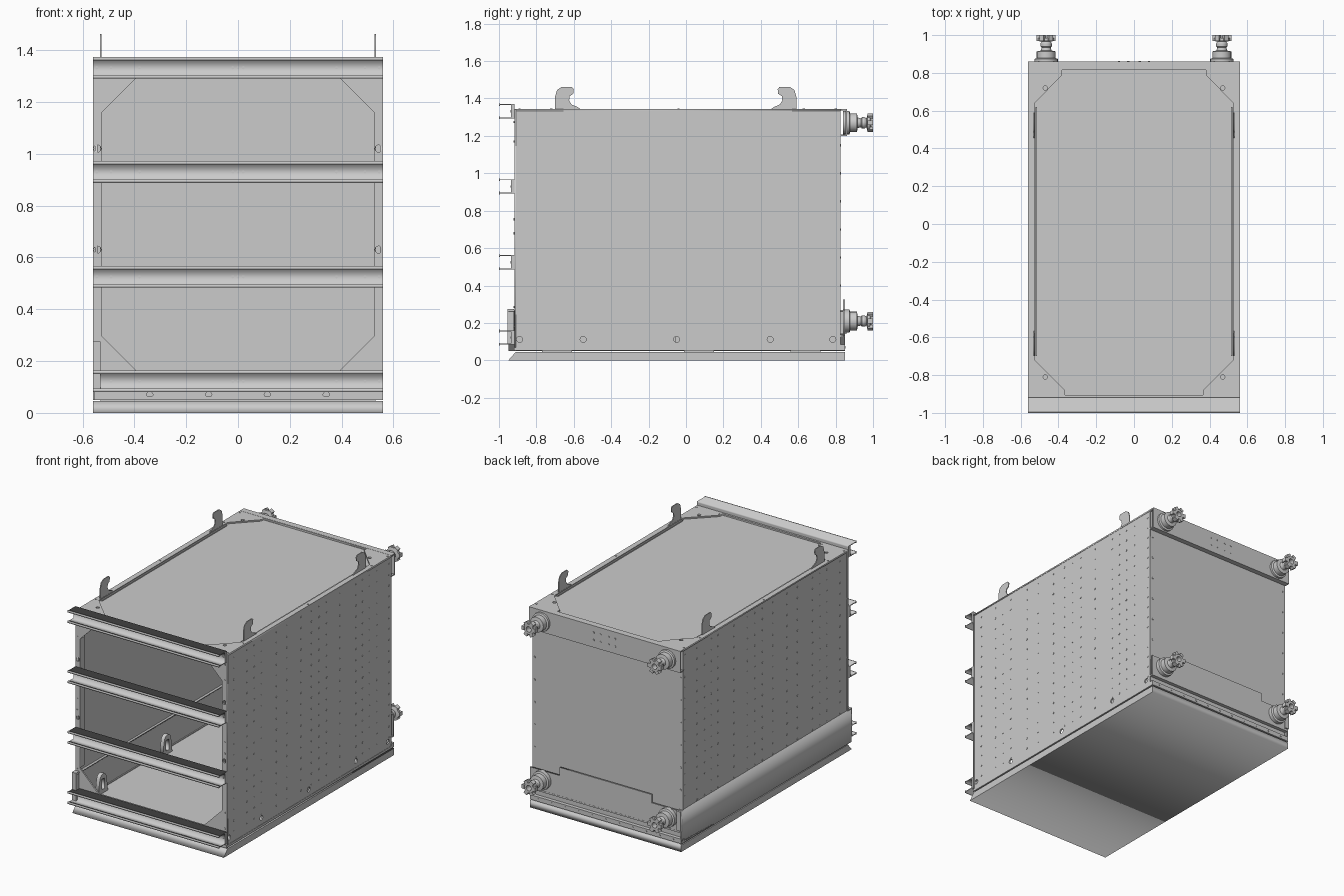
import bpy, bmesh, math
from mathutils import Matrix, Vector

if "Cube" in bpy.data.objects:
    bpy.data.objects.remove(bpy.data.objects["Cube"])

# local plate axes (u, v, normal) for each facing direction
AXES = {
    'X': ((0, 1, 0), (0, 0, 1), (1, 0, 0)),
    'Y': ((1, 0, 0), (0, 0, 1), (0, -1, 0)),
    'Z': ((1, 0, 0), (0, 1, 0), (0, 0, 1)),
}


def add_mesh(name, bm):
    bmesh.ops.recalc_face_normals(bm, faces=bm.faces[:])
    me = bpy.data.meshes.new(name)
    bm.to_mesh(me)
    bm.free()
    ob = bpy.data.objects.new(name, me)
    bpy.context.collection.objects.link(ob)
    return ob


def box(name, x0, x1, y0, y1, z0, z1):
    bm = bmesh.new()
    size = Matrix.Diagonal((x1 - x0, y1 - y0, z1 - z0, 1))
    mid = Matrix.Translation(((x0 + x1) / 2, (y0 + y1) / 2, (z0 + z1) / 2))
    bmesh.ops.create_cube(bm, size=1, matrix=mid @ size)
    return add_mesh(name, bm)


def circle(u, v, r, n=12):
    return [(u + r * math.cos(2 * math.pi * i / n), v + r * math.sin(2 * math.pi * i / n)) for i in range(n)]


def plate(name, axis, pos, thick, loops):
    """Flat plate from an outline and hole outlines, centred at pos along its axis."""
    cu = bpy.data.curves.new(name, 'CURVE')
    cu.dimensions, cu.fill_mode, cu.extrude = '2D', 'BOTH', thick / 2
    for pts in loops:
        sp = cu.splines.new('POLY')
        sp.points.add(len(pts) - 1)
        for p, (u, v) in zip(sp.points, pts):
            p.co = (u, v, 0, 1)
        sp.use_cyclic_u = True
    tmp = bpy.data.objects.new(name + "_outline", cu)
    bpy.context.collection.objects.link(tmp)
    dg = bpy.context.evaluated_depsgraph_get()
    me = bpy.data.meshes.new_from_object(tmp.evaluated_get(dg))
    bpy.data.objects.remove(tmp)
    u, v, n = (Vector(a) for a in AXES[axis])
    rot = Matrix((u, v, n)).transposed().to_4x4()
    shift = Vector([pos if axis == k else 0 for k in 'XYZ'])
    me.transform(Matrix.Translation(shift) @ rot)
    bm = bmesh.new()
    bm.from_mesh(me)
    bpy.data.meshes.remove(me)
    bmesh.ops.remove_doubles(bm, verts=bm.verts[:], dist=1e-5)
    return add_mesh(name, bm)


def rivets(name, axis, points, r=0.006, depth=0.004):
    """Many short round studs in one mesh."""
    bm = bmesh.new()
    rot = Vector((0, 0, 1)).rotation_difference(Vector(AXES[axis][2])).to_matrix().to_4x4()
    for p in points:
        bmesh.ops.create_cone(bm, cap_ends=True, segments=8, radius1=r, radius2=r,
                              depth=depth, matrix=Matrix.Translation(p) @ rot)
    return add_mesh(name, bm)


def rect(u0, u1, v0, v1):
    return [(u0, v0), (u1, v0), (u1, v1), (u0, v1)]


def mirrored(half):
    return half + [(-u, v) for u, v in reversed(half)]


# base skid with sloped nose, spacer pads and floor
plate("base_skid", 'X', 0, 1.12, [[(-0.95, 0), (0.85, 0), (0.85, 0.045), (-0.91, 0.045)]])
for y in (-0.69, 0.07, 0.64):
    box("spacer_pad", -0.53, 0.53, y - 0.08, y + 0.08, 0.045, 0.055)
box("floor", -0.55, 0.55, -0.92, 0.83, 0.053, 0.065)
box("right_sill", 0.535, 0.56, -0.92, 0.85, 0.054, 0.07)
box("left_sill", -0.56, -0.535, -0.92, 0.85, 0.054, 0.07)

# side panels with large fixing holes and a rivet grid
hole_ys = (-0.89, -0.55, -0.05, 0.45, 0.785)
holes = [circle(y, 0.112, 0.016) for y in hole_ys]
plate("right_panel", 'X', 0.553, 0.01, [rect(-0.915, 0.825, 0.06, 1.34)] + holes)
plate("left_panel", 'X', -0.547, 0.01, [rect(-0.915, 0.825, 0.06, 1.34)])
ys = (-0.84, -0.7, -0.625, -0.55, -0.39, -0.28, -0.13, -0.02, 0.06, 0.14, 0.28, 0.45, 0.52, 0.59, 0.67, 0.8)
for side, x in (("right", 0.558), ("left", -0.552)):
    rivets(side + "_panel_rivets", 'X', [(x, y, 0.135 + 0.0725 * k) for y in ys for k in range(17)])

# left lower skirt
plate("left_skirt", 'Y', -0.05, 1.8, [[(-0.56, 0.05), (-0.553, 0.05), (-0.553, 0.262),
                                       (-0.53, 0.262), (-0.53, 0.27), (-0.56, 0.27)]])
box("skirt_front_cap", -0.56, -0.53, -0.955, -0.92, 0.09, 0.275)
box("skirt_back_cap", -0.56, -0.53, 0.825, 0.858, 0.14, 0.27)

# front frame with gusseted opening
opening = mirrored([(0.39, 0.16), (0.525, 0.295), (0.525, 1.16), (0.395, 1.29)])
post_holes = [circle(s * 0.543, z, 0.014) for s in (-1, 1) for z in (0.63, 1.02)]
sill_holes = [circle(x, 0.07, 0.012) for x in (-0.34, -0.113, 0.113, 0.34)]
plate("front_frame", 'Y', -0.913, 0.01,
      [rect(-0.56, 0.56, 0.05, 1.34), opening] + post_holes + sill_holes)
rivets("front_post_rivets", 'Y', [(s * 0.545, -0.919, z) for s in (-1, 1)
                                  for z in (0.18, 0.285, 0.68, 0.755, 1.17, 1.275)])
for s in (-1, 1):
    box("front_post_flange", s * 0.529 - 0.004, s * 0.529 + 0.004, -0.91, -0.87, 0.3, 1.16)

# front channel rails
for c in (0.122, 0.525, 0.93, 1.332):
    h = 0.042
    half = [(-0.918, h - 0.013), (-0.918, h - 0.004), (-0.994, h - 0.004), (-0.994, h),
            (-1.0, h), (-1.0, h - 0.014), (-0.994, h - 0.014), (-0.994, h - 0.009), (-0.936, h - 0.009)]
    prof = [(y, c + z) for y, z in half] + [(y, c - z) for y, z in reversed(half)]
    plate("front_rail", 'X', 0, 1.12, [prof])
    rivets("front_rail_rivets", 'Y', [(x, -0.937, c) for x in
                                      (-0.545, -0.49, -0.38, -0.02, 0, 0.02, 0.38, 0.49, 0.545)])

# roof panel and gusseted roof frame
box("roof_panel", -0.55, 0.55, -0.91, 0.825, 1.322, 1.332)
roof_open = mirrored([(0.365, -0.905), (0.365, -0.88), (0.525, -0.72),
                      (0.525, 0.64), (0.38, 0.79), (0.38, 0.815)])
roof_holes = [circle(s * 0.47, y, 0.011) for s in (-1, 1) for y in (-0.81, 0.72)]
plate("roof_frame", 'Z', 1.339, 0.01, [rect(-0.56, 0.56, -0.918, 0.83), roof_open] + roof_holes)
rivets("roof_rivets", 'Z', [(s * 0.545, y, 1.345) for s in (-1, 1) for y in (-0.89, -0.72, -0.04, 0.63, 0.8)]
       + [(s * 0.38, -0.89, 1.345) for s in (-1, 1)])
for s in (-1, 1):
    box("roof_edge_strip", s * 0.518 - 0.004, s * 0.518 + 0.004, -0.7, 0.62, 1.33, 1.34)

# stacking hooks, curling towards each other
hook = [(-0.70, 1.22), (-0.70, 1.41), (-0.69, 1.445), (-0.665, 1.462), (-0.61, 1.462), (-0.60, 1.45),
        (-0.603, 1.425), (-0.622, 1.412), (-0.625, 1.39), (-0.612, 1.368), (-0.58, 1.355),
        (-0.56, 1.34), (-0.57, 1.28), (-0.61, 1.23), (-0.66, 1.205)]
for s in (-1, 1):
    plate("front_hook", 'X', s * 0.53, 0.006, [hook])
    plate("rear_hook", 'X', s * 0.53, 0.006, [[(-0.11 - y, z) for y, z in hook]])

# inner floor brackets that receive hooks
for s in (-1, 1):
    for y in (-0.72, -0.04):
        arch = [(y - 0.05, 0.065), (y - 0.04, 0.14)] + [
            (y - 0.035 * math.cos(a * math.pi / 6), 0.16 + 0.035 * math.sin(a * math.pi / 6))
            for a in range(7)] + [(y + 0.04, 0.14), (y + 0.05, 0.065)]
        plate("floor_bracket", 'X', s * 0.505, 0.025, [arch, rect(y - 0.015, y + 0.015, 0.09, 0.16)])

# back panel, top beam, stepped lower plate and sill
box("back_panel", -0.555, 0.555, 0.815, 0.826, 0.06, 1.335)
box("back_beam_plate", -0.56, 0.56, 0.852, 0.86, 1.2, 1.345)
box("back_beam_top", -0.56, 0.56, 0.82, 0.86, 1.337, 1.345)
box("back_beam_bottom", -0.56, 0.56, 0.82, 0.86, 1.2, 1.208)
plate("back_lower_plate", 'Y', 0.844, 0.01,
      [mirrored([(0.56, 0.13), (0.56, 0.27), (0.34, 0.27), (0.34, 0.325)])])
box("back_lower_flange", -0.56, 0.56, 0.82, 0.85, 0.125, 0.135)
box("back_sill", -0.56, 0.56, 0.82, 0.85, 0.054, 0.085)
rivets("back_rivets", 'Y', [(s * 0.54, 0.827, 0.4 + 0.15 * k) for s in (-1, 1) for k in range(6)]
       + [(x, 0.861, z) for x in (-0.08, -0.03, 0.03, 0.08) for z in (1.25, 1.3)]
       + [(0.1 * k, 0.851, 0.07) for k in range(-5, 6)])

# hose couplings on the back corners
PROFILE = [(0, 0.84), (0.062, 0.84), (0.062, 0.874), (0.05, 0.878), (0.05, 0.914), (0.028, 0.918),
           (0.024, 0.935), (0.03, 0.94), (0.03, 0.955), (0.024, 0.965), (0.044, 0.97),
           (0.044, 0.984), (0.034, 0.986), (0.034, 0.998), (0.018, 0.998), (0.018, 0.96), (0, 0.96)]
for x in (-0.465, 0.465):
    for z in (0.21, 1.27):
        bm = bmesh.new()
        vs = [bm.verts.new((x + r, y, z)) for r, y in PROFILE]
        es = [bm.edges.new(p) for p in zip(vs, vs[1:])]
        bmesh.ops.spin(bm, geom=vs + es, cent=(x, 0, z), axis=(0, 1, 0), angle=2 * math.pi, steps=20)
        bmesh.ops.remove_doubles(bm, verts=bm.verts[:], dist=1e-5)
        ob = add_mesh("hose_coupling", bm)
        bpy.ops.object.select_all(action='DESELECT')
        ob.select_set(True)
        bpy.context.view_layer.objects.active = ob
        bpy.ops.object.shade_smooth_by_angle(angle=math.radians(30))
        # claws on the coupling rim
        bm = bmesh.new()
        for k in range(6):
            m = (Matrix.Translation((x, 0.985, z)) @ Matrix.Rotation(k * math.pi / 3, 4, 'Y')
                 @ Matrix.Translation((0.041, 0, 0)) @ Matrix.Diagonal((0.018, 0.03, 0.026, 1)))
            bmesh.ops.create_cube(bm, size=1, matrix=m)
        add_mesh("coupling_claws", bm)
